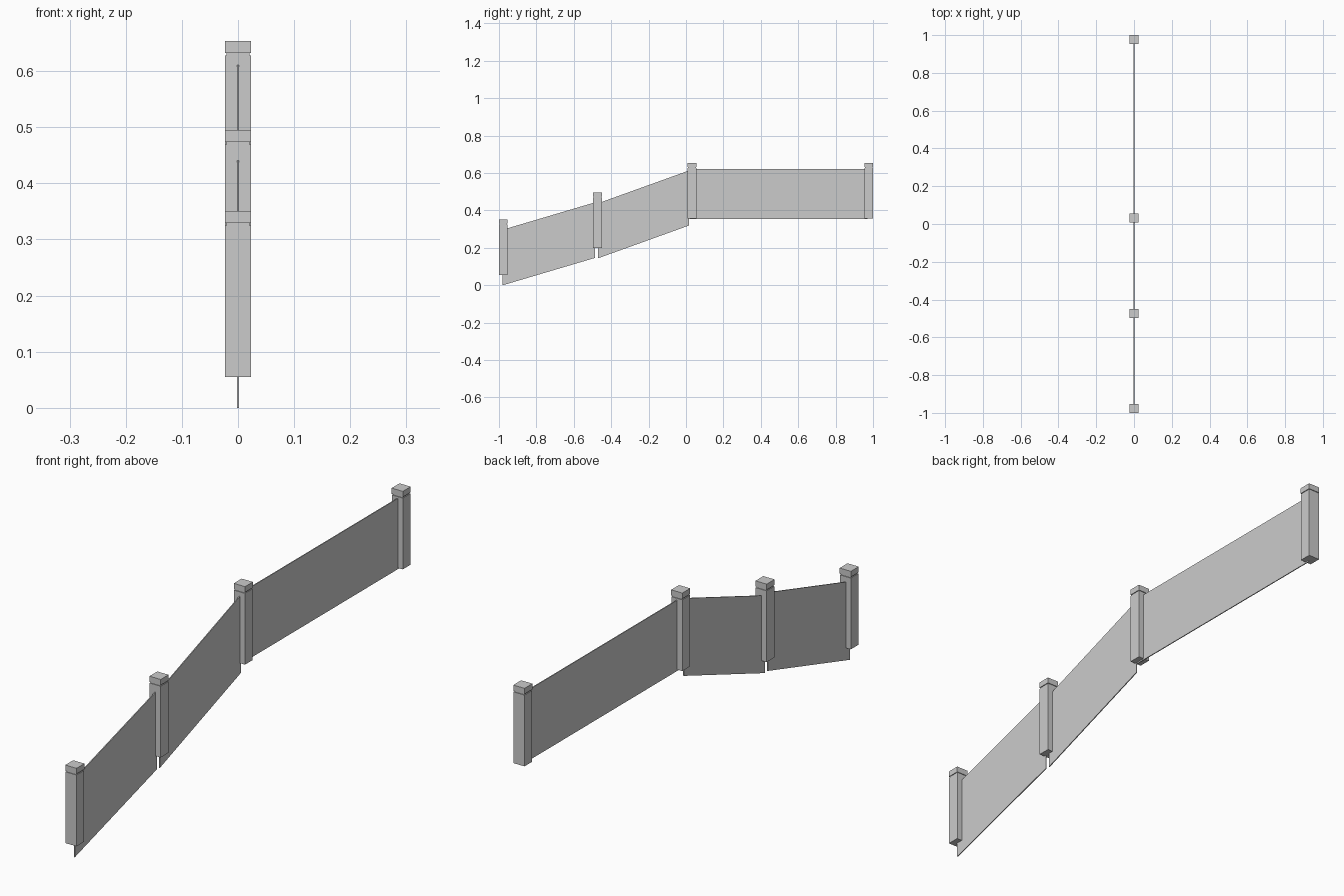
import bpy, bmesh

if "Cube" in bpy.data.objects:
    bpy.data.objects.remove(bpy.data.objects["Cube"])

def prism(name, outline, half_x):
    """Extrude a (y, z) outline symmetrically along x."""
    bm = bmesh.new()
    face = bm.faces.new([bm.verts.new((-half_x, y, z)) for y, z in outline])
    ext = bmesh.ops.extrude_face_region(bm, geom=[face])
    verts = [g for g in ext["geom"] if isinstance(g, bmesh.types.BMVert)]
    bmesh.ops.translate(bm, verts=verts, vec=(2 * half_x, 0, 0))
    bmesh.ops.recalc_face_normals(bm, faces=bm.faces)
    mesh = bpy.data.meshes.new(name)
    bm.to_mesh(mesh)
    bm.free()
    obj = bpy.data.objects.new(name, mesh)
    bpy.context.collection.objects.link(obj)
    return obj

def block(name, y, z0, z1, half):
    return prism(name, [(y - half, z0), (y + half, z0), (y + half, z1), (y - half, z1)], half)

# Posts: square shaft, recessed neck and cap, stepping up the slope
for i, (y, z) in enumerate([(-0.977, 0.055), (-0.473, 0.199), (0.032, 0.358), (0.977, 0.358)], 1):
    block(f"post_shaft_{i}", y, z, z + 0.270, 0.023)
    block(f"post_neck_{i}", y, z + 0.270, z + 0.2745, 0.0205)
    block(f"post_cap_{i}", y, z + 0.2745, z + 0.296, 0.0235)

# Panels: thin sheets with vertical ends (y0, bottom z0, y1, bottom z1, height)
panels = [(-0.98, 0.0, -0.487, 0.146, 0.297),
          (-0.471, 0.144, 0.015, 0.319, 0.294),
          (0.02, 0.353, 0.97, 0.353, 0.268)]
for i, (y0, z0, y1, z1, h) in enumerate(panels, 1):
    prism(f"fence_panel_{i}", [(y0, z0), (y1, z1), (y1, z1 + h), (y0, z0 + h)], 0.0018)
